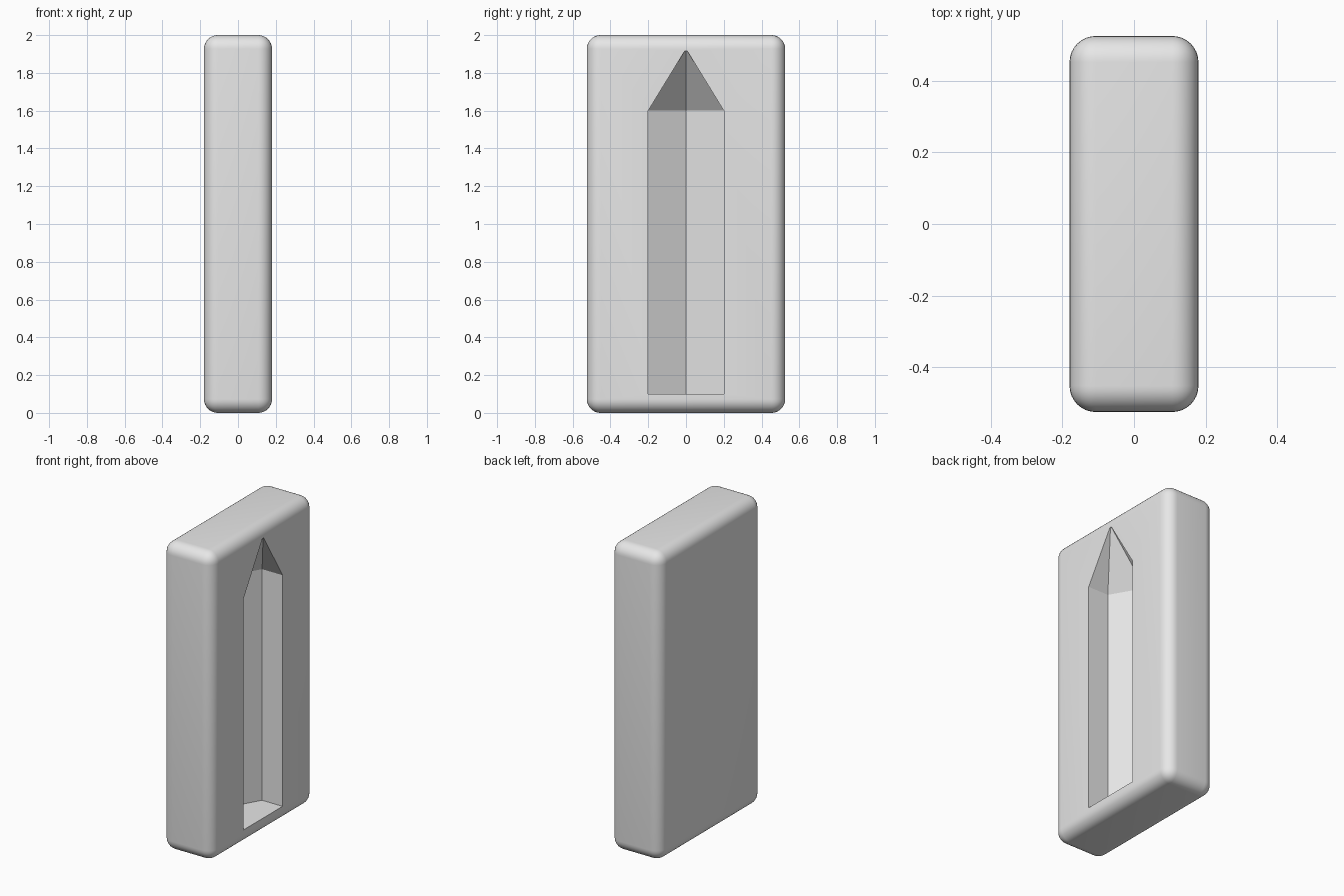
import bpy
import bmesh
import math

if "Cube" in bpy.data.objects:
    bpy.data.objects.remove(bpy.data.objects["Cube"], do_unlink=True)

WIDTH, DEPTH, HEIGHT, ROUND = 0.36, 1.05, 2.0, 0.073
FACE = WIDTH / 2

grey = bpy.data.materials.new("plain_grey")
grey.use_nodes = True
grey.diffuse_color = (0.8, 0.8, 0.8, 1)
grey.node_tree.nodes["Principled BSDF"].inputs["Base Color"].default_value = (0.8, 0.8, 0.8, 1)


def make_object(name, bm):
    bmesh.ops.recalc_face_normals(bm, faces=bm.faces)
    mesh = bpy.data.meshes.new(name)
    bm.to_mesh(mesh)
    bm.free()
    mesh.materials.append(grey)
    obj = bpy.data.objects.new(name, mesh)
    bpy.context.collection.objects.link(obj)
    return obj


# Rounded block
bm = bmesh.new()
bmesh.ops.create_cube(bm, size=1)
for v in bm.verts:
    v.co = (v.co.x * WIDTH, v.co.y * DEPTH, (v.co.z + 0.5) * HEIGHT)
bmesh.ops.bevel(bm, geom=bm.edges[:], offset=ROUND, segments=8, profile=0.5, affect='EDGES')
block = make_object("mould_block", bm)

# Six-sided pointed cutter, its axis lying on the +x face
half, wall = 0.2, 0.147
ridge = wall + half * math.tan(math.radians(30))
section = [(-ridge, 0), (-wall, half), (wall, half), (ridge, 0), (wall, -half), (-wall, -half)]
bm = bmesh.new()
rings = [[bm.verts.new((FACE + x * s, y * s, z)) for x, y in section]
         for z, s in ((0.1, 1), (1.6, 1), (1.917, 0.03))]
for low, high in zip(rings, rings[1:]):
    for i in range(6):
        j = (i + 1) % 6
        bm.faces.new((low[i], low[j], high[j], high[i]))
bm.faces.new(rings[0])
bm.faces.new(rings[-1])
cutter = make_object("groove_cutter", bm)
cutter.hide_render = True

# Cut the groove
cut = block.modifiers.new("groove", 'BOOLEAN')
cut.operation = 'DIFFERENCE'
cut.solver = 'EXACT'
cut.object = cutter

bpy.context.view_layer.objects.active = block
block.select_set(True)
bpy.ops.object.modifier_apply(modifier=cut.name)
bpy.data.objects.remove(cutter, do_unlink=True)
bpy.ops.object.shade_smooth_by_angle(angle=math.radians(25))
